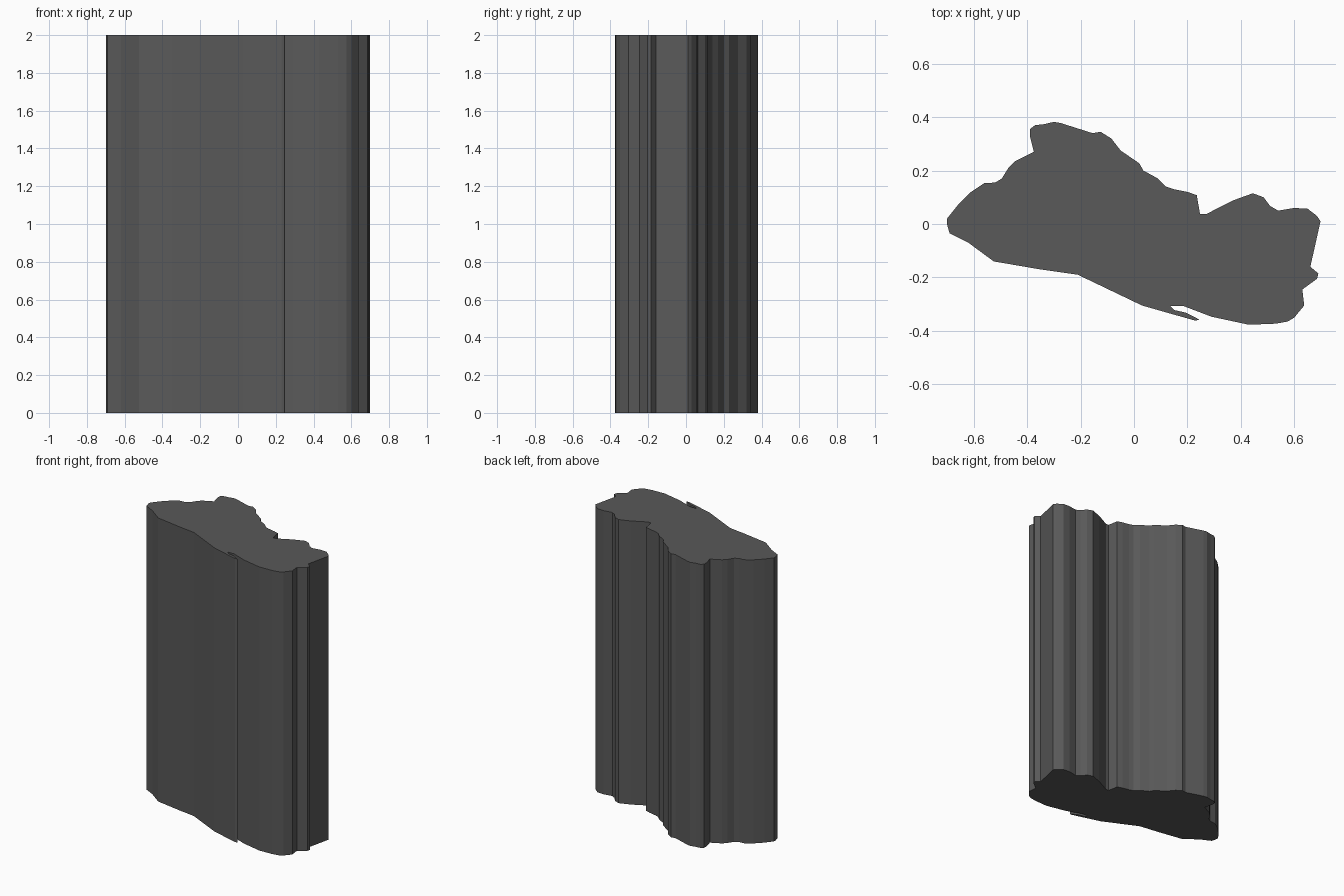
import bpy, bmesh

# Outline of the slab seen from above, clockwise from the left tip
outline = [
    # back left edge up to the crest
    (-0.70, 0.02), (-0.66, 0.07), (-0.61, 0.12), (-0.56, 0.153), (-0.52, 0.155),
    (-0.495, 0.17), (-0.47, 0.21), (-0.445, 0.235), (-0.375, 0.27), (-0.39, 0.33),
    (-0.39, 0.355), (-0.37, 0.37), (-0.34, 0.373), (-0.30, 0.382), (-0.275, 0.378),
    # back slope down to the notch
    (-0.155, 0.34), (-0.125, 0.345), (-0.085, 0.32), (-0.05, 0.275), (0.02, 0.227),
    (0.035, 0.20), (0.09, 0.17), (0.12, 0.14), (0.15, 0.13), (0.20, 0.12),
    (0.235, 0.108), (0.247, 0.037), (0.27, 0.037),
    # back right bump and right end
    (0.37, 0.088), (0.445, 0.115), (0.485, 0.10), (0.51, 0.067), (0.54, 0.05),
    (0.60, 0.06), (0.65, 0.057), (0.685, 0.03), (0.698, 0.01), (0.66, -0.16),
    (0.69, -0.185), (0.685, -0.205), (0.63, -0.245), (0.637, -0.305),
    # front edge with the thin spit
    (0.60, -0.35), (0.575, -0.365), (0.53, -0.373), (0.43, -0.377), (0.29, -0.347),
    (0.185, -0.307), (0.135, -0.307), (0.15, -0.322), (0.195, -0.332),
    (0.245, -0.358), (0.23, -0.362), (0.03, -0.305), (-0.21, -0.19),
    (-0.35, -0.17), (-0.525, -0.14), (-0.62, -0.07), (-0.69, -0.035), (-0.70, 0.0),
]

# Extrude the outline straight up into a closed flat-shaded block
bm = bmesh.new()
base = bm.faces.new([bm.verts.new((x, y, 0)) for x, y in outline])
top = bmesh.ops.extrude_face_region(bm, geom=[base], use_keep_orig=True)
for v in top["geom"]:
    if isinstance(v, bmesh.types.BMVert):
        v.co.z = 2.0
bmesh.ops.recalc_face_normals(bm, faces=bm.faces)

mesh = bpy.data.meshes.new("extruded_slab")
bm.to_mesh(mesh)
bm.free()
slab = bpy.data.objects.new("extruded_slab", mesh)
bpy.context.collection.objects.link(slab)

# Dark grey surface
mat = bpy.data.materials.new("dark_grey")
mat.diffuse_color = (0.1, 0.1, 0.1, 1)
mesh.materials.append(mat)
